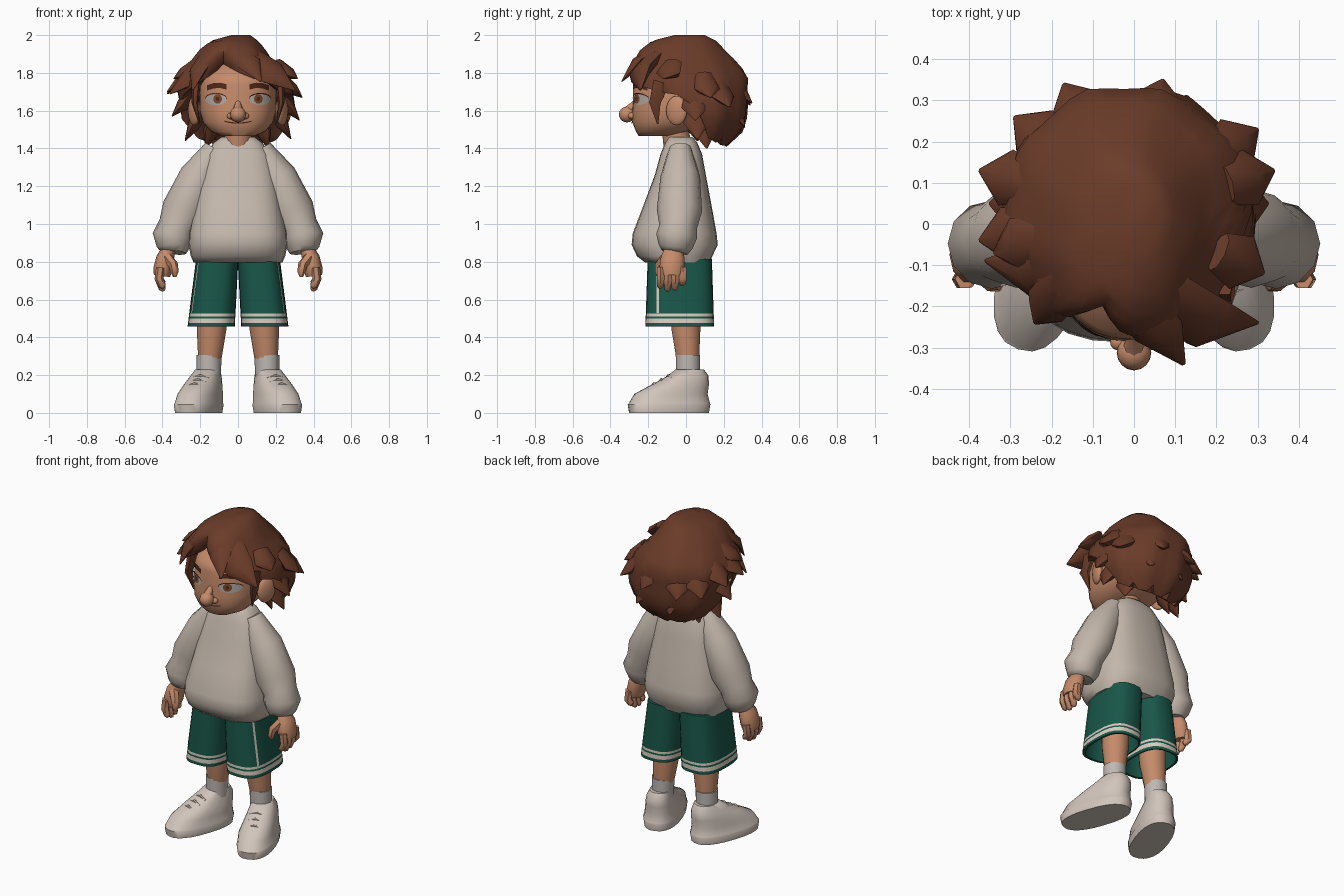
import bpy, bmesh
from math import sin, cos, pi, radians, copysign
from mathutils import Vector
from mathutils.bvhtree import BVHTree

cube = bpy.data.objects.get("Cube")
if cube:
    bpy.data.objects.remove(cube, do_unlink=True)


def material(name, rgb):
    linear = [(c / 255) ** 2.2 for c in rgb] + [1]
    mat = bpy.data.materials.new(name)
    mat.use_nodes = True
    mat.diffuse_color = linear
    mat.node_tree.nodes["Principled BSDF"].inputs["Base Color"].default_value = linear
    return mat


SKIN = material("skin", (196, 138, 106))
HAIR = material("brown hair", (106, 62, 45))
CLOTH = material("sweater grey", (194, 182, 170))
GREEN = material("shorts green", (31, 87, 74))
TRIM = material("trim white", (214, 204, 190))
SHOE = material("shoe white", (208, 196, 186))
SOCK = material("sock grey", (190, 183, 178))
EYE = material("eye white", (174, 168, 162))
IRIS = material("iris brown", (126, 74, 46))
DARK = material("brow brown", (80, 44, 32))
SIDES = (("left", 1), ("right", -1))


def build(name, verts, faces, mat, angle=55):
    me = bpy.data.meshes.new(name)
    me.from_pydata([tuple(v) for v in verts], [], faces)
    bm = bmesh.new()
    bm.from_mesh(me)
    bmesh.ops.recalc_face_normals(bm, faces=bm.faces)
    bm.to_mesh(me)
    bm.free()
    me.materials.append(mat)
    for poly in me.polygons:
        poly.use_smooth = True
    me.set_sharp_from_angle(angle=radians(angle))
    ob = bpy.data.objects.new(name, me)
    bpy.context.collection.objects.link(ob)
    return ob


def skin_rings(name, rings, mat):
    n = len(rings[0])
    faces = [(r * n + i, r * n + (i + 1) % n, (r + 1) * n + (i + 1) % n, (r + 1) * n + i)
             for r in range(len(rings) - 1) for i in range(n)]
    faces += [tuple(range(n)), tuple(range((len(rings) - 1) * n, len(rings) * n))]
    return build(name, [v for ring in rings for v in ring], faces, mat)


def loft(name, rings, mat, s=1, n=24, p=2.4, yaw=0):
    """Stack rounded rings given as (x, y, z, half width, half depth)."""
    out = []
    for x, y, z, rx, ry in rings:
        ring = []
        for i in range(n):
            c, d = cos(2 * pi * i / n), sin(2 * pi * i / n)
            u = rx * copysign(abs(c) ** (2 / p), c)
            v = ry * copysign(abs(d) ** (2 / p), d)
            ring.append((s * (x + u * cos(yaw) - v * sin(yaw)), y + u * sin(yaw) + v * cos(yaw), z))
        out.append(ring)
    return skin_rings(name, out, mat)


def tube(name, path, mat, s=1, n=8, ref=(1, 0, 0), flat=1):
    """Sweep a round section along (x, y, z, radius), flattened along ref."""
    pts = [Vector((s * a[0], a[1], a[2])) for a in path]
    rings = []
    for i, c in enumerate(pts):
        t = (pts[min(i + 1, len(pts) - 1)] - pts[max(i - 1, 0)]).normalized()
        u = Vector(ref) - t * t.dot(Vector(ref))
        u.normalize()
        v = t.cross(u)
        r = path[i][3]
        rings.append([c + u * cos(2 * pi * k / n) * r * flat + v * sin(2 * pi * k / n) * r
                      for k in range(n)])
    return skin_rings(name, rings, mat)


def ball(name, loc, size, mat, tilt=0):
    bpy.ops.mesh.primitive_uv_sphere_add(segments=16, ring_count=10, location=loc, rotation=(0, 0, tilt))
    ob = bpy.context.object
    ob.name, ob.scale = name, size
    ob.data.materials.append(mat)
    bpy.ops.object.shade_smooth()


def decal(name, pairs, target, mat, lift, side=0):
    """Lay a strip of point pairs on the target, from the front or from a side."""
    tree = BVHTree.FromPolygons([v.co for v in target.data.vertices],
                                [p.vertices for p in target.data.polygons])
    out = Vector((side, 0, 0)) if side else Vector((0, -1, 0))
    verts = []
    for pair in pairs:
        for a, z in pair:
            start = Vector((0, a, z)) if side else Vector((a, 0, z))
            hit = tree.ray_cast(start + out, -out)[0] or start
            verts.append(hit + out * lift)
    faces = [(i, i + 1, i + 3, i + 2) for i in range(0, len(verts) - 2, 2)]
    build(name, verts, faces, mat)


def oval(x, z, w, h, n=10):
    return [((x - w * cos(pi * i / n), z + h * sin(pi * i / n)),
             (x - w * cos(pi * i / n), z - h * sin(pi * i / n))) for i in range(n + 1)]


def lerp_table(table, key):
    for a, b in zip(table, table[1:]):
        if a[0] <= key <= b[0]:
            f = (key - a[0]) / (b[0] - a[0])
            return [p + (q - p) * f for p, q in zip(a, b)]
    return table[-1] if key > table[-1][0] else table[0]


# Head, neck, nose and ears
head = loft("head", [(0, -.17, 1.465, .085, .08), (0, -.13, 1.49, .145, .135), (0, -.08, 1.54, .187, .205),
                     (0, -.05, 1.6, .203, .235), (0, -.04, 1.66, .205, .24), (0, -.03, 1.74, .2, .25),
                     (0, -.02, 1.785, .185, .25), (0, 0, 1.83, .155, .19), (0, 0, 1.88, .1, .13)], SKIN, n=32)
tube("neck", [(0, -.04, 1.38, .075), (0, -.06, 1.52, .07)], SKIN, n=16)
ball("nose_tip", (0, -.312, 1.58), (.042, .043, .042), SKIN)
tube("nose_bridge", [(0, -.245, 1.68, .012), (0, -.272, 1.635, .018), (0, -.312, 1.59, .03)], SKIN)
for side, s in SIDES:
    ball(side + "_nostril", (s * .036, -.287, 1.572), (.022, .02, .018), SKIN)
    ball(side + "_ear", (s * .232, -.05, 1.6), (.026, .06, .078), SKIN, s * -.4)

    # Painted eyes and brows
    decal(side + "_eye", oval(s * .117, 1.658, .055, .029), head, EYE, .003)
    decal(side + "_iris", oval(s * .108, 1.662, .023, .025), head, IRIS, .005)
    decal(side + "_pupil", oval(s * .108, 1.662, .009, .011), head, DARK, .007)
    lash = [p[0] for p in oval(s * .117, 1.66, .058, .028)]
    decal(side + "_lash", [((x, z + .006), (x, z)) for x, z in lash], head, DARK, .008)
    decal(side + "_brow", [((s * x, z + .014), (s * x, z - .014)) for x, z in
                           ((.062, 1.726), (.095, 1.734), (.13, 1.732), (.165, 1.72))], head, DARK, .007)
decal("mouth", [((x / 55, 1.537 + x * x / 1500), (x / 55, 1.531 + x * x / 1500))
                for x in range(-4, 5)], head, DARK, .005)

# Hair shell: width by height, cut along a hem that follows the face, parted in front
SHAPE = [(1.4, 0, .09, .15, .11), (1.47, 0, .09, .235, .2), (1.55, 0, .085, .285, .235),
         (1.64, 0, .06, .3, .27), (1.72, -.015, .03, .305, .295), (1.78, -.025, .02, .285, .318),
         (1.86, -.035, -.01, .215, .28), (1.92, -.03, -.02, .178, .228), (1.97, -.02, -.01, .125, .17),
         (2, .015, .02, .05, .08)]
HEM = [(-180, 1.41), (-125, 1.42), (-95, 1.46), (-78, 1.68), (-50, 1.71), (-18, 1.85), (0, 1.82),
       (25, 1.76), (50, 1.7), (78, 1.68), (95, 1.46), (125, 1.42), (180, 1.41)]
COLUMNS, ROWS = 40, 10
rings = []
for row in range(ROWS + 2):
    t = min(row / ROWS, 1)
    ring = []
    for i in range(COLUMNS):
        deg = i * 360 / COLUMNS - 180
        th = radians(deg)
        hem = lerp_table(HEM, deg)[1] + (.03 if i % 4 == 2 and abs(deg) > 80 else 0)
        z = 2 - (2 - hem) * t ** 1.3
        _, cx, cy, rx, ry = lerp_table(SHAPE, z)
        k = 1 + .04 * t * sin(9 * th + 3 * t) - .42 * t * t * max(0, 1 - abs(deg + 16) / 28)
        k += .1 * t * max(0, 1 - abs(deg - 35) / 25)
        if row > ROWS:
            k, z = k * .8, z + .02
        ring.append((cx + rx * k * sin(th), cy - ry * k * cos(th), z))
    rings.append(ring)
skin_rings("hair_shell", rings, HAIR)

# Flicked locks that leave the shell around the sides, back and nape
CENTRE = Vector((0, .03, 1.7))
TIPS = [(-.375, -.04, 1.7), (-.375, .13, 1.69), (-.35, .05, 1.57), (-.29, .26, 1.64), (-.17, .34, 1.63),
        (.07, .35, 1.64), (.3, .23, 1.62), (.34, .13, 1.67), (.325, .05, 1.55), (-.28, .06, 1.44),
        (.28, .06, 1.45), (-.17, .11, 1.4), (.16, .11, 1.4), (.13, .31, 1.52), (-.1, .31, 1.51),
        (.315, -.12, 1.77), (-.34, -.07, 1.77)]
for tip in TIPS:
    d = Vector(tip) - CENTRE
    root, mid = CENTRE + d * .65 + Vector((0, 0, .11)), CENTRE + d * .83 + Vector((0, 0, .04))
    tube("hair_lock", [(*root, .05), (*mid, .07), (*tip, .005)], HAIR, ref=d, flat=.5)

# Parted fringe and sideburns
FRINGE = [[(-.03, -.14, 1.92, .06), (.06, -.26, 1.85, .065), (.12, -.34, 1.755, .006)],
          [(.03, -.15, 1.9, .08), (.18, -.24, 1.8, .085), (.3, -.24, 1.71, .006)],
          [(-.15, -.13, 1.9, .06), (-.215, -.2, 1.81, .055), (-.24, -.24, 1.71, .006)],
          [(-.13, -.08, 1.88, .08), (-.25, -.12, 1.78, .08), (-.36, -.09, 1.69, .006)]]
for path in FRINGE:
    tube("fringe_lock", path, HAIR, ref=Vector(path[1][:3]) - CENTRE, flat=.5)
for side, s in SIDES:
    tube(side + "_sideburn", [(.22, -.13, 1.75, .05), (.228, -.165, 1.64, .035), (.205, -.15, 1.53, .004)],
         HAIR, s, n=6, flat=.5)

# Sweater body
loft("sweater", [(0, -.045, .795, .235, .17), (0, -.06, .83, .25, .2), (0, -.06, .89, .262, .228),
                 (0, -.06, .95, .26, .222), (0, -.045, 1.1, .23, .18), (0, -.03, 1.26, .2, .135),
                 (0, -.025, 1.37, .17, .11), (0, -.025, 1.43, .13, .085), (0, -.03, 1.46, .09, .065)],
     CLOTH, p=2.8)

SHORTS = [(.14, -.03, .62, .1, .15), (.14, -.03, .458, .114, .17)] + [
    (.142 - .032 * h, -.033, .458 + .357 * h, .125 - .013 * h, .182 - .012 * h)
    for h in (0, .05, .12, .15, .19, .4, .7, 1)]
for side, s in SIDES:
    # Sleeve gathered above a puffed cuff
    tube(side + "_sleeve", [(.12, -.03, 1.4, .06), (.205, -.03, 1.25, .105), (.285, -.035, 1.07, .12),
                            (.323, -.042, .985, .1), (.345, -.05, .935, .108), (.34, -.055, .88, .09),
                            (.343, -.06, .85, .07)], CLOTH, s, n=12)

    # Hand, fingers and thumb
    tube(side + "_palm", [(.365, -.065, .87, .048), (.385, -.07, .82, .066), (.398, -.075, .76, .07),
                          (.403, -.075, .725, .06)], SKIN, s, n=10, flat=.72)
    for k in range(4):
        y, end = -.134 + k * .039, (.66, .645, .65, .675)[k]
        tube(side + "_finger", [(.41, y, .77, .024), (.418, y, .71, .024), (.4, y - .003, end + .012, .019),
                                (.393, y - .003, end, .008)], SKIN, s, n=6)
    tube(side + "_thumb", [(.375, -.11, .82, .03), (.343, -.14, .785, .026), (.335, -.145, .745, .021),
                           (.336, -.145, .72, .009)], SKIN, s, n=6)

    # Shorts leg with striped hem and side seam
    shorts = loft(side + "_shorts_leg", SHORTS, GREEN, s, p=2.8)
    shorts.data.materials.append(TRIM)
    for poly in shorts.data.polygons:
        z = poly.center.z
        outer = poly.normal.dot(poly.center - Vector((s * .14, -.03, z))) > 0
        poly.material_index = int(outer and (.478 < z < .5 or .512 < z < .525))
    decal(side + "_side_seam", [((-.156, z / 100), (-.144, z / 100)) for z in range(53, 82, 4)],
          shorts, TRIM, .004, s)

    # Leg and sock
    tube(side + "_leg", [(.135, -.005, .64, .085), (.14, 0, .44, .078), (.15, .01, .28, .061)], SKIN, s, n=14)
    tube(side + "_sock", [(.155, .01, .18, .064), (.153, .01, .305, .066)], SOCK, s, n=14)

    # Shoe turned outwards, with a sole lip and laces
    loft(side + "_shoe", [(.208, -.09, 0, .102, .218), (.208, -.09, .045, .108, .226), (.207, -.088, .05, .105, .222),
                          (.2, -.08, .1, .1, .2), (.185, -.03, .15, .088, .155), (.17, .01, .195, .075, .11),
                          (.16, .02, .23, .062, .075)], SHOE, s, yaw=.33)
    for x, y, z in ((.23, -.17, .155), (.214, -.13, .177), (.2, -.092, .199)):
        tube(side + "_lace", [(x - .045, y - .012, z - .015, .006), (x, y, z, .008),
                              (x + .045, y + .015, z - .015, .006)], SHOE, s, n=6, ref=(0, 0, 1))
